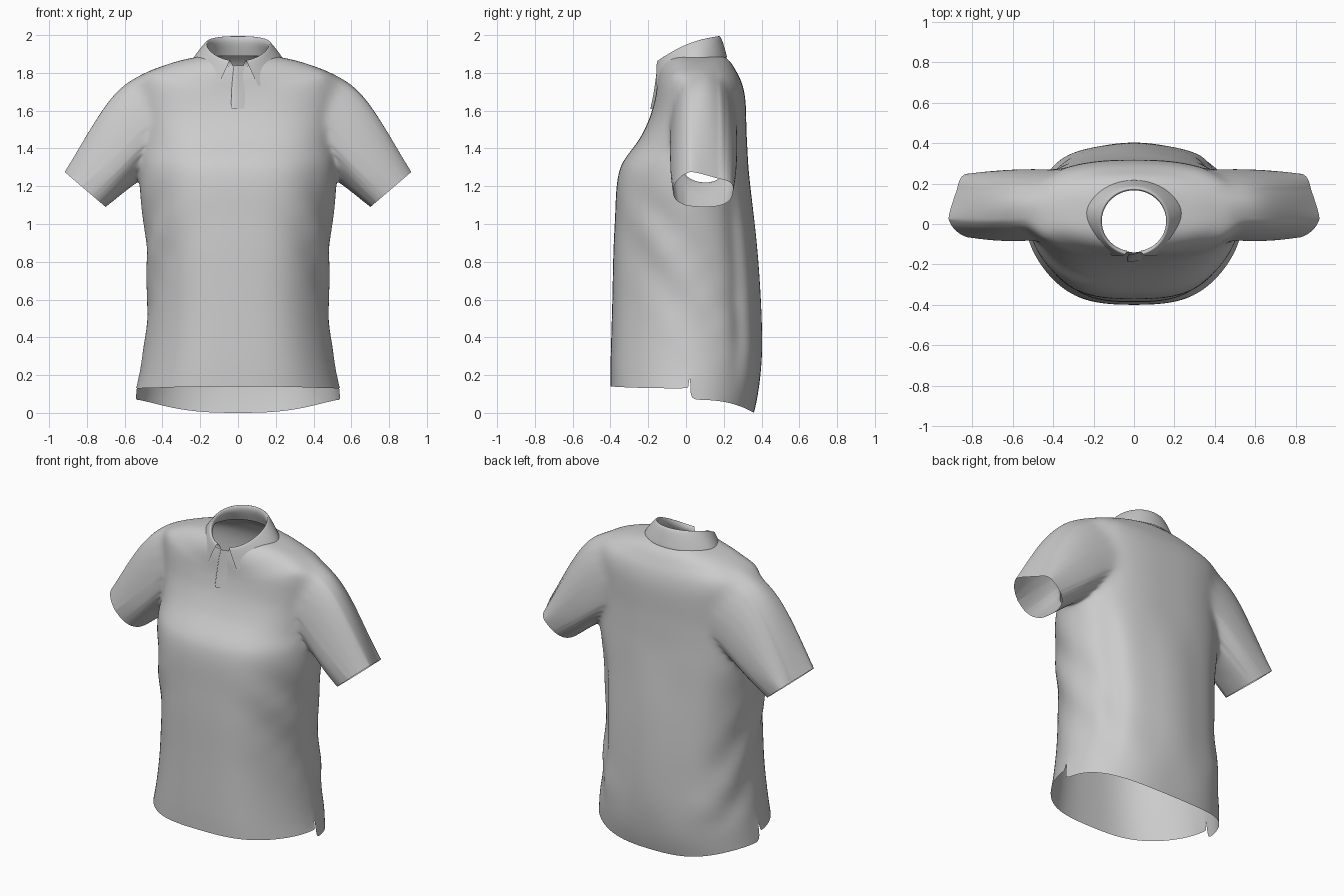
import bpy, bmesh
from math import sin, cos, pi, exp, atan2, hypot, copysign
from mathutils import Vector

if "Cube" in bpy.data.objects:
    bpy.data.objects.remove(bpy.data.objects["Cube"])

N = 72           # columns around the body
YS = 0.02        # y of the side seams


def power(v, e):
    return copysign(abs(v) ** e, v)


def finish(name, bm, levels=2, mirror=False):
    bmesh.ops.recalc_face_normals(bm, faces=bm.faces[:])
    me = bpy.data.meshes.new(name)
    bm.to_mesh(me)
    bm.free()
    me.polygons.foreach_set("use_smooth", [True] * len(me.polygons))
    ob = bpy.data.objects.new(name, me)
    bpy.context.collection.objects.link(ob)
    if mirror:
        m = ob.modifiers.new("mirror", 'MIRROR')
        m.merge_threshold = 0.002
    ob.modifiers.new("smooth", 'SUBSURF').levels = levels
    ob.modifiers["smooth"].render_levels = levels
    return ob


def loft(bm, rows, closed=False):
    vs = [[bm.verts.new(p) for p in r] for r in rows]
    n = len(rows[0])
    for a, b in zip(vs, vs[1:]):
        for i in range(n if closed else n - 1):
            j = (i + 1) % n
            bm.faces.new((a[i], a[j], b[j], b[i]))
    return vs


def spline(rows, k):
    out = []
    for i in range(len(rows) - 1):
        p0, p1, p2, p3 = (rows[max(0, min(len(rows) - 1, i + d))] for d in (-1, 0, 1, 2))
        for s in range(k):
            t = s / k
            out.append([b + 0.5 * t * (c - a + t * (2 * a - 5 * b + 4 * c - d + t * (3 * (b - c) + d - a)))
                        for a, b, c, d in zip(p0, p1, p2, p3)])
    return out + [list(rows[-1])]


# Body sections: half width, front y, back y, z at front, side, back
sections = [
    (.542, -.40, .36, .14, .10, .00), (.525, -.40, .385, .24, .20, .12),
    (.50, -.397, .40, .37, .36, .32), (.48, -.39, .392, .60, .60, .60),
    (.488, -.385, .375, .85, .85, .85), (.508, -.375, .355, 1.05, 1.05, 1.05),
    (.525, -.368, .34, 1.20, 1.20, 1.20), (.525, -.345, .33, 1.31, 1.31, 1.31),
    (.515, -.29, .325, 1.39, 1.39, 1.40), (.515, -.24, .32, 1.46, 1.48, 1.50),
    (.525, -.193, .318, 1.56, 1.59, 1.60), (.54, -.17, .312, 1.64, 1.71, 1.68),
    (.52, -.16, .295, 1.69, 1.79, 1.75), (.42, -.155, .268, 1.73, 1.83, 1.805),
    (.31, -.15, .238, 1.78, 1.865, 1.855), (.19, -.14, .20, 1.835, 1.89, 1.89)]


def body_row(sec):
    w, yf, yb, zf, zs, zb = sec
    row = []
    for i in range(N):
        a = 2 * pi * i / N
        c, s = cos(a), sin(a)
        # Flat front and back panels with slanted corners
        slant = .12 if s < 0 else .07 * min(1, max(0, (1.4 - zs) * 3))
        x = w * power(c, .8) * (1 - slant * abs(sin(2 * a)))
        y = YS + ((yb - YS) if s > 0 else (YS - yf)) * power(s, .7)
        z = zs + ((zb if s > 0 else zf) - zs) * s * s
        if zs < .19 and abs(s) > 1e-6:      # back hem hangs lower than the front
            z -= copysign(.03, s) * (1 - s * s) * (.2 - zs) / .1
        # Diagonal drape folds on the flanks and grooves behind the arms
        d = z - (0.72 - 1.15 * y)
        fade = min(1, max(0, (1.25 - z) * 4)) * min(1, max(0, z - .15) * 5)
        f = .028 * cos(d * 17) * exp(-(d / .3) ** 2) * c * c
        f += .012 * cos(x * 16) * max(0, s) ** 2
        f -= .03 * exp(-((a % pi - .62) / .16) ** 2) * (s > 0)
        k = 1 + f * fade * 1.3
        row.append((x * k, YS + (y - YS) * k, z))
    return row


bm = bmesh.new()
grid = loft(bm, [body_row(s) for s in spline(sections, 2)], closed=True)

# Side slits at the hem
seam = [bm.edges.get((grid[r][c], grid[r + 1][c])) for c in (0, N // 2) for r in (0, 1)]
bmesh.ops.split_edges(bm, edges=seam)
for v in bm.verts:
    if v.co.z < .19 and abs(v.co.x) > .4 and abs(v.co.y - YS) < 1e-4:
        my = sum(f.calc_center_median().y for f in v.link_faces) / len(v.link_faces)
        back = my > YS
        v.co.y += .004 if back else -.008
        if v.co.z < .12:
            v.co.z += -.03 if back else .03

# Armholes: open the sides with an ellipse in the side view
CY, CZ, RY, RZ = .095, 1.512, .175, .28


def hole(co):
    return hypot((co.y - CY) / RY, (co.z - CZ) / RZ)


bmesh.ops.delete(bm, geom=[f for f in bm.faces if abs(f.calc_center_median().x) > .3
                           and hole(f.calc_center_median()) < 1], context='FACES')


# Sleeves: lofted from each armhole to a slanted, slightly wavy cuff
def cuff(a, side):
    c, s = power(cos(a), .75), power(sin(a), .75)
    t = .148 * s - .06 * max(0, s) * max(0, min(1, .5 + c))
    y = .09 + .16 * c + .035 * max(0, s) * max(0, -c)
    return Vector((side * (.813 + .76 * t), y, 1.186 + .65 * t))


STEPS = 7
cuff_verts = set()
for side in (1, -1):
    rim = [e for e in bm.edges if e.is_boundary and
           all(v.co.x * side > .3 and 1.1 < v.co.z < 1.84 and hole(v.co) < 1.5 for v in e.verts)]
    start = {}
    for v in {v for e in rim for v in e.verts}:
        h = hole(v.co)
        v.co.y, v.co.z = CY + (v.co.y - CY) / h, CZ + (v.co.z - CZ) / h
        start[v] = (v.co.copy(), atan2((v.co.z - CZ) / RZ, (v.co.y - CY) / RY))
    prev = {v: v for v in start}
    for k in range(1, STEPS + 1):
        t = k / STEPS
        new = {}
        for v, (p, a) in start.items():
            co = p.lerp(cuff(a, side), t)
            up = max(0, sin(a))
            bulge = .05 * up * sin(pi * t ** .55)
            co += Vector((side * bulge * .8, .012 * cos(a) * sin(pi * t), bulge * .8))
            new[v] = bm.verts.new(co)
        for e in rim:
            a, b = e.verts
            bm.faces.new((prev[a], prev[b], new[b], new[a]))
        prev = new
    cuff_verts |= set(prev.values())

soft = [v for v in bm.verts if v not in cuff_verts and abs(v.co.x) > .35
        and 1.14 < v.co.z < 1.84 and hole(v.co) < 1.3]
for _ in range(2):
    bmesh.ops.smooth_vert(bm, verts=soft, factor=.5, use_axis_x=True, use_axis_y=True, use_axis_z=True)
finish("shirt_body", bm)


# Collar: inner stand, rolled top edge and outer fall, half built then mirrored
def collar_point(a, rx, yf, yb, z_of_y):
    y = (yf + yb) / 2 - (yb - yf) / 2 * cos(a)
    return (rx * sin(a), y, z_of_y(y))


def top_z(y):
    t = min(1, max(0, (y + .16) / .33))
    return 1.857 + .136 * t + .025 * sin(pi * t)


def fall_z(y):
    t = min(1, max(0, (y + .165) / .26))
    return 1.725 + .16 * (1 - (1 - t) ** 1.6)


layers = [  # start angle, x radius, front y, back y, height
    (.10, .185, -.138, .190, lambda y: min(1.89, 1.82 + .4 * (y + .15))),
    (.18, .158, -.135, .165, lambda y: top_z(y) - .035),
    (.24, .160, -.142, .167, lambda y: top_z(y) - .008),
    (.26, .168, -.155, .175, lambda y: top_z(y) + .006),
    (.28, .180, -.163, .188, lambda y: top_z(y) - .008),
    (.37, .212, -.170, .203, lambda y: .5 * (top_z(y) + fall_z(y))),
    (.45, .242, -.178, .218, fall_z),
    (.46, .242, -.177, .217, lambda y: fall_z(y) - .003)]
bm = bmesh.new()
loft(bm, [[collar_point(a0 + (pi - a0) * i / 22, *rest) for i in range(23)] for a0, *rest in layers])
finish("collar", bm, mirror=True)

# Front placket: overlapping strip with one lifted edge
bm = bmesh.new()
loft(bm, [[(-.036 + .1 * max(0, z - 1.7), y - .006, z), (-.03 + .1 * max(0, z - 1.7), y - .013, z),
           (.01, y - .006, z), (.045, y + .004, z)]
          for z, y in ((1.61, -.178), (1.66, -.167), (1.72, -.156), (1.79, -.147), (1.84, -.140))])
finish("placket", bm)
